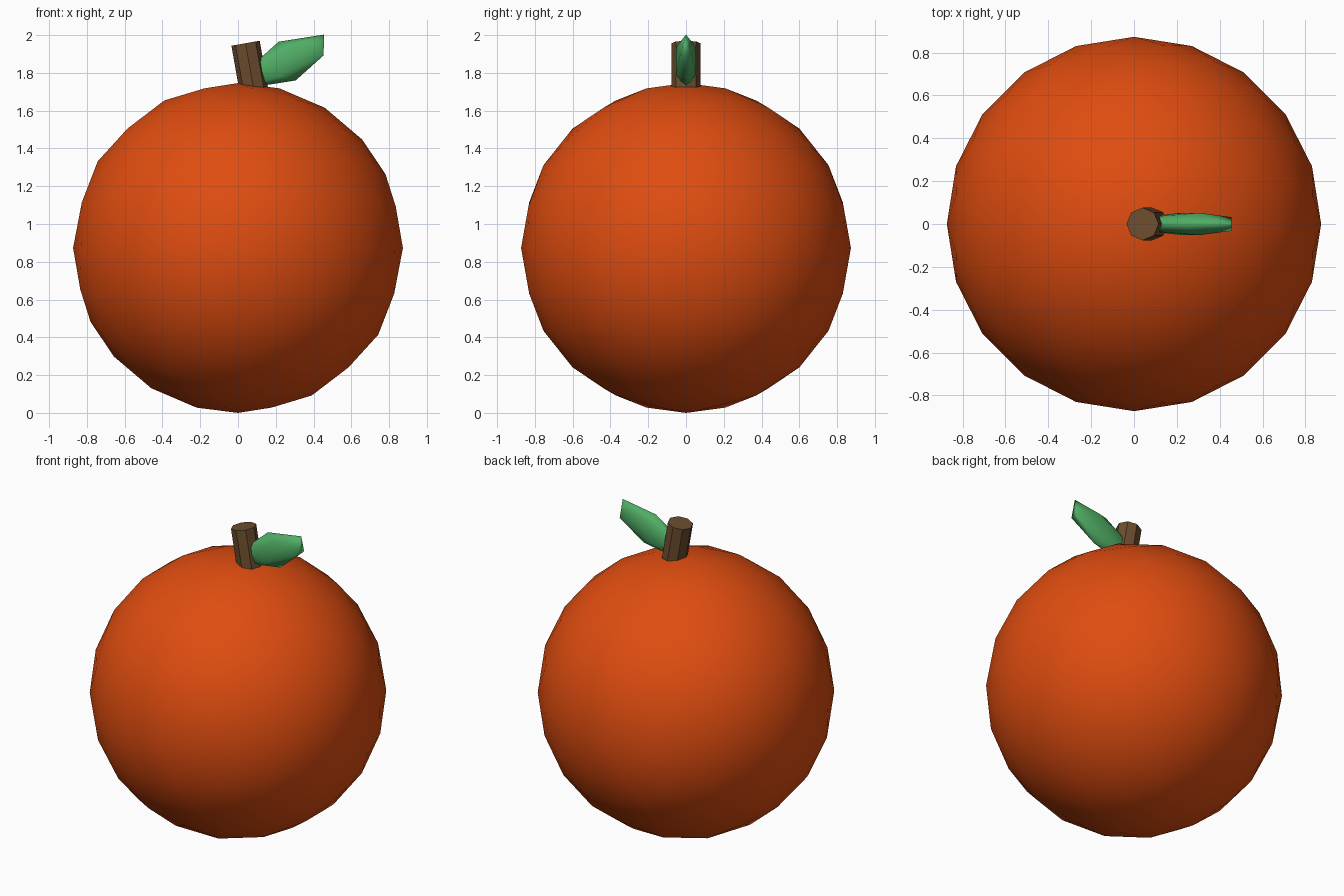
import bpy, math
from mathutils import Vector

if "Cube" in bpy.data.objects:
    bpy.data.objects.remove(bpy.data.objects["Cube"])


def material(name, rgb):
    m = bpy.data.materials.new(name)
    m.diffuse_color = (*rgb, 1.0)
    m.use_nodes = True
    m.node_tree.nodes["Principled BSDF"].inputs["Base Color"].default_value = m.diffuse_color
    return m


def finish(name, mat, smooth):
    ob = bpy.context.object
    ob.name = name
    ob.data.materials.append(mat)
    for p in ob.data.polygons:
        p.use_smooth = smooth
    return ob


orange = material("orange peel", (0.74, 0.073, 0.005))
brown = material("stem brown", (0.15, 0.074, 0.027))
green = material("leaf green", (0.08, 0.42, 0.13))

# Fruit: low-poly icosphere with smooth shading
R = 0.873
bpy.ops.mesh.primitive_ico_sphere_add(subdivisions=3, radius=R, location=(0, 0, R))
finish("fruit", orange, True)

# Stem: eight-sided cylinder leaning left, its foot sunk in the fruit
tilt = math.radians(-10)
axis = Vector((math.sin(tilt), 0, math.cos(tilt)))
length = 0.3
top = Vector((0.04, 0, 1.957))
bpy.ops.mesh.primitive_cylinder_add(vertices=8, radius=0.076, depth=length,
                                    location=top - axis * length / 2,
                                    rotation=(0, tilt, 0))
finish("stem", brown, False)

# Leaf: stretched, flattened icosahedron rising to the right
bpy.ops.mesh.primitive_ico_sphere_add(subdivisions=1, radius=1,
                                      location=(0.26, 0, 1.8625),
                                      rotation=(0, math.radians(-23.7), 0))
leaf = finish("leaf", green, True)
leaf.scale = (0.262, 0.061, 0.112)
